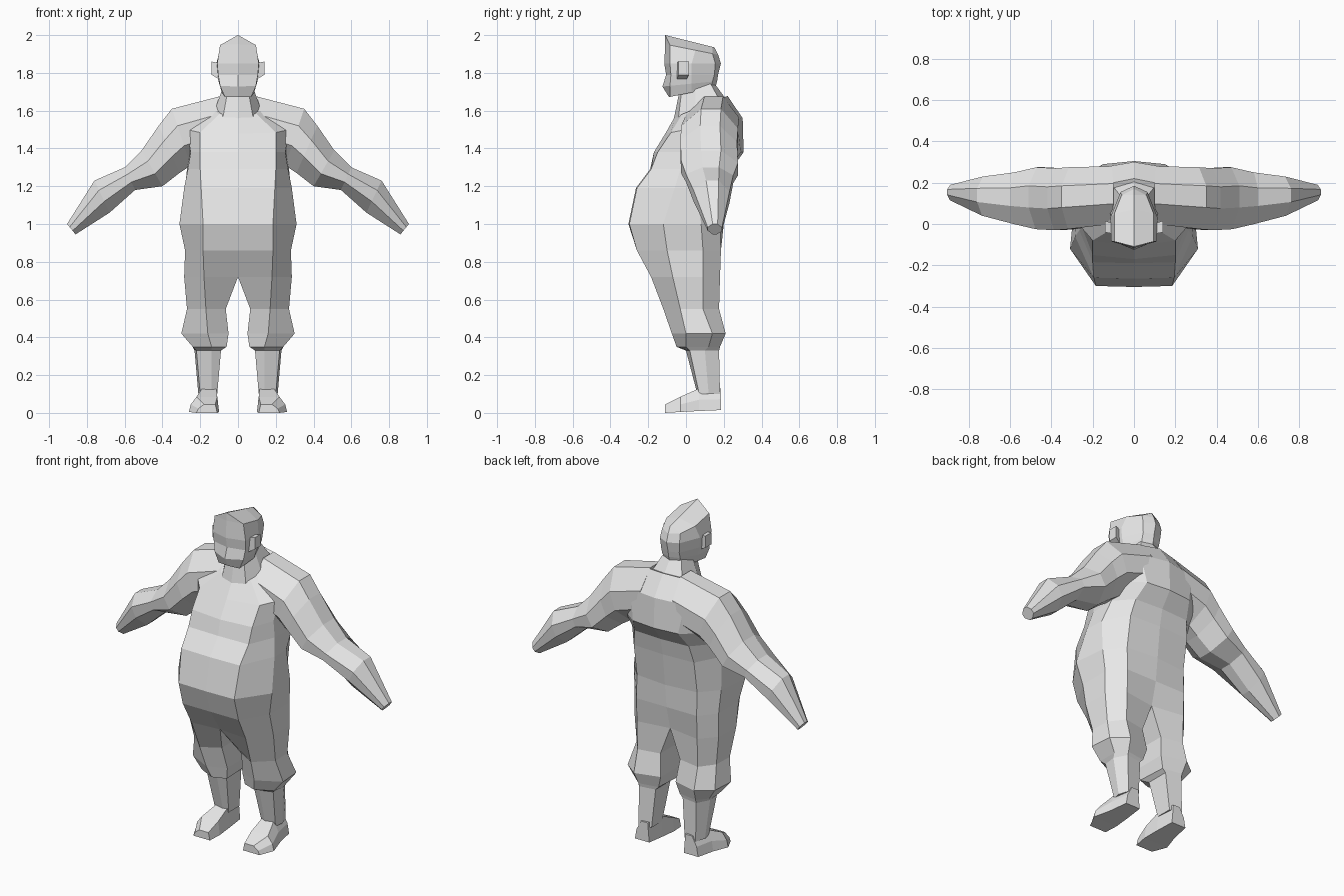
import bpy
import bmesh

default_cube = bpy.data.objects.get("Cube")
if default_cube:
    bpy.data.objects.remove(default_cube, do_unlink=True)

# One plain clay colour for the whole figure
CLAY = (0.8, 0.8, 0.8, 1.0)
clay = bpy.data.materials.new("clay_grey")
clay.use_nodes = True
clay.diffuse_color = CLAY
for node in clay.node_tree.nodes:
    if node.type == 'BSDF_PRINCIPLED':
        node.inputs["Base Color"].default_value = CLAY


def skin(name, rings, closed_from=0, cap_start=True, cap_end=True):
    """Skin rings of points for the left half, mirror to the right half.

    Rings before closed_from stay open along the centre plane."""
    bm = bmesh.new()
    rows = [[bm.verts.new(point) for point in ring] for ring in rings]
    count = len(rows[0])
    for index in range(len(rows) - 1):
        upper, lower = rows[index], rows[index + 1]
        spans = count if index >= closed_from else count - 1
        for i in range(spans):
            j = (i + 1) % count
            bm.faces.new((upper[i], upper[j], lower[j], lower[i]))
    if cap_start:
        bm.faces.new(rows[0])
    if cap_end:
        bm.faces.new(rows[-1])
    bmesh.ops.remove_doubles(bm, verts=bm.verts[:], dist=0.001)
    geometry = bm.verts[:] + bm.edges[:] + bm.faces[:]
    bmesh.ops.mirror(bm, geom=geometry, axis='X', merge_dist=0.001)
    bmesh.ops.recalc_face_normals(bm, faces=bm.faces[:])
    mesh = bpy.data.meshes.new(name)
    bm.to_mesh(mesh)
    bm.free()
    mesh.materials.append(clay)
    part = bpy.data.objects.new(name, mesh)
    bpy.context.collection.objects.link(part)
    return part


def level(z, tilt, *outline):
    """Horizontal section, rising towards the back by tilt."""
    return [(x, y, z + tilt * y) for x, y in outline]


def half_level(z, tilt, front, *rest):
    """Section from the front centre line round to the back centre line."""
    *sides, back = rest
    return level(z, tilt, (0, front), *sides, (0, back))


# Torso from collar to crotch
torso = [
    half_level(1.59, .4, -.06, (.1, -.02), (.13, .05), (.13, .14), (.1, .2), .22),
    half_level(1.5, .2, -.11, (.2, -.08), (.27, 0), (.3, .2), (.18, .27), .3),
    half_level(1.38, 0, -.17, (.2, -.15), (.25, -.02), (.27, .2), (.15, .29), .305),
    half_level(1.29, 0, -.19, (.2, -.185), (.265, -.03), (.27, .13), (.18, .23), .24),
    half_level(1.19, 0, -.265, (.195, -.26), (.285, -.06), (.28, .06), (.2, .21), .22),
    half_level(1, 0, -.305, (.185, -.3), (.31, -.12), (.29, .08), (.2, .18), .2),
    half_level(.86, 0, -.26, (.185, -.26), (.28, -.1), (.28, .09), (.2, .185), .185),
    half_level(.72, 0, -.17, (.18, -.185), (.285, -.07), (.28, .09), (.2, .18), .15),
]

# Trouser legs, cuffs and shins
legs = [
    level(.55, 0, (.065, -.06), (.17, -.12), (.27, -.03), (.265, .09), (.2, .175), (.065, .15)),
    level(.42, 0, (.05, -.03), (.16, -.075), (.3, 0), (.29, .14), (.2, .21), (.05, .17)),
    level(.35, 0, (.06, -.02), (.14, -.05), (.24, 0), (.24, .12), (.19, .18), (.07, .16)),
    level(.33, 0, (.09, .02), (.14, 0), (.22, .02), (.23, .1), (.19, .175), (.09, .16)),
    level(.1, 0, (.11, .07), (.14, .06), (.2, .07), (.21, .12), (.19, .18), (.11, .17)),
]
skin("body", torso + legs, closed_from=len(torso) - 1)

# Neck
skin("neck", [
    half_level(1.58, .4, -.065, (.08, -.04), (.125, .05), (.1, .18), .21),
    half_level(1.73, .1, -.03, (.05, -.02), (.075, .05), (.06, .13), .15),
], closed_from=2)

# Head, rising to a front to back ridge
head = [
    half_level(1.69, .2, -.09, (.07, -.085), (.085, .03), (.05, .13), .155),
    half_level(1.74, .1, -.125, (.095, -.085), (.1, .03), (.06, .14), .165),
    half_level(1.79, 0, -.105, (.105, -.08), (.11, .03), (.06, .15), .17),
    half_level(1.85, 0, -.115, (.11, -.085), (.115, .03), (.065, .155), .185),
    half_level(1.93, -.2, -.11, (.095, -.085), (.095, .05), (.06, .14), .17),
    half_level(1.973, -.25, -.11, (0, -.11), (0, .07), (0, .14), .15),
]
skin("head", head, closed_from=len(head), cap_end=False)


def rectangle_across(x, front, back, low, high):
    """Upright rectangle facing sideways."""
    return [(x, front, low), (x, back, low), (x, back, high), (x, front, high)]


# Ears
skin("ears", [
    rectangle_across(.09, -.05, 0, 1.76, 1.85),
    rectangle_across(.14, -.04, .015, 1.79, 1.86),
])

# Fraction from top to bottom and from front to back round an arm section
ARM_OUTLINE = [(0, .35), (0, .7), (.35, 1), (.7, 1),
               (1, .65), (1, .35), (.65, 0), (.3, 0)]


def arm_section(top, bottom, front, back):
    """Eight sided slice between an upper and a lower point."""
    (top_x, top_z), (low_x, low_z) = top, bottom
    return [(top_x + (low_x - top_x) * drop,
             front + (back - front) * depth,
             top_z + (low_z - top_z) * drop)
            for drop, depth in ARM_OUTLINE]


# Arms, from inside the chest to the blunt hands
skin("arms", [
    arm_section((.1, 1.675), (.12, 1.36), 0, .28),
    arm_section((.35, 1.61), (.25, 1.31), -.025, .275),
    arm_section((.42, 1.52), (.31, 1.27), -.03, .27),
    arm_section((.51, 1.39), (.4, 1.2), -.025, .275),
    arm_section((.6, 1.3), (.545, 1.18), 0, .25),
    arm_section((.76, 1.23), (.68, 1.06), .04, .23),
    arm_section((.905, 1), (.86, .945), .115, .19),
])


def foot_section(y, inner, outer, sole, top):
    """Foot slice with a bevelled upper outer edge."""
    return [(inner, y, sole), (outer, y, sole),
            (outer - .01, y, (sole + top) / 2),
            (outer - .04, y, top), (inner + .01, y, top)]


# Feet, from heel to toe
skin("feet", [
    foot_section(.185, .115, .21, .015, .13),
    foot_section(.07, .105, .23, .01, .13),
    foot_section(-.03, .1, .26, .005, .085),
    foot_section(-.11, .11, .22, 0, .045),
])
